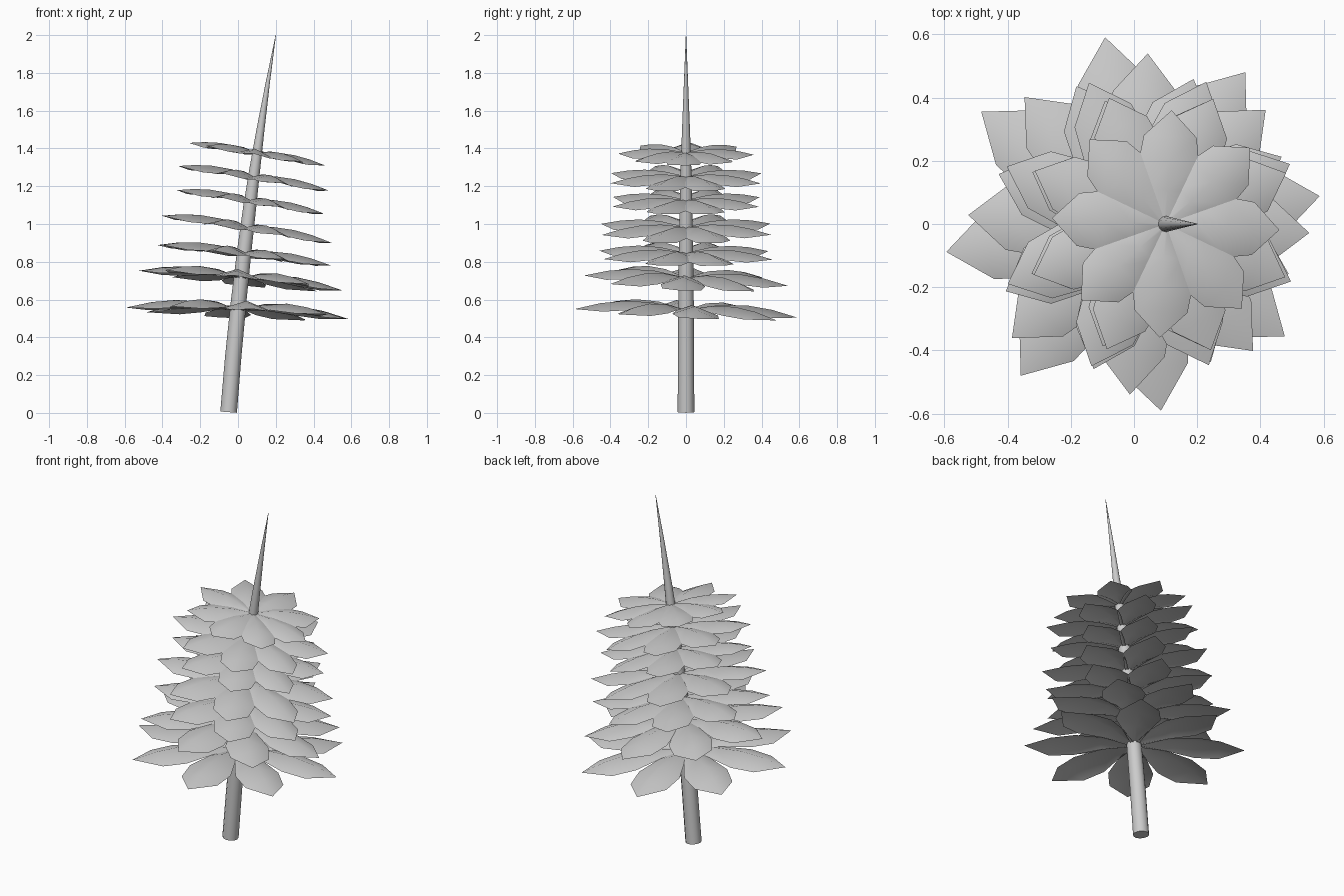
import bpy, bmesh, math
from mathutils import Vector

if "Cube" in bpy.data.objects:
    bpy.data.objects.remove(bpy.data.objects["Cube"])


def make_object(name, bm, angle):
    bmesh.ops.recalc_face_normals(bm, faces=bm.faces)
    mesh = bpy.data.meshes.new(name)
    bm.to_mesh(mesh)
    bm.free()
    obj = bpy.data.objects.new(name, mesh)
    bpy.context.collection.objects.link(obj)
    bpy.context.view_layer.objects.active = obj
    obj.select_set(True)
    bpy.ops.object.shade_smooth_by_angle(angle=math.radians(angle))
    obj.select_set(False)
    return obj


def trunk_x(z):
    # gently bending, leaning axis
    return -0.05 + 0.076 * z + 0.0245 * z * z


# Trunk: bent taper with tilted rings
SIDES = 12
bm = bmesh.new()
rings = []
for z, r in [(0.004, .044), (.3, .043), (.6, .041), (.85, .038), (1.1, .034),
             (1.3, .028), (1.5, .021), (1.75, .011), (2.0, .001)]:
    slope = .076 + .049 * z
    rings.append([bm.verts.new((trunk_x(z) + r * math.cos(a), r * math.sin(a),
                                z - slope * r * math.cos(a)))
                  for a in [2 * math.pi * i / SIDES for i in range(SIDES)]])
for lo, hi in zip(rings, rings[1:]):
    for i in range(SIDES):
        j = (i + 1) % SIDES
        bm.faces.new((lo[i], lo[j], hi[j], hi[i]))
bm.faces.new(rings[0][::-1])
bm.faces.new(rings[-1])
make_object("trunk", bm, 40)

# Branch: (distance along, half width, ridge height) as fractions
LEAF = [(0, .1, .3), (.3, .62, .85), (.55, 1, .9), (.77, .88, .6), (1, 0, 0)]


def add_leaf(bm, centre, angle, length, width, lift, sx, sy):
    out = Vector((math.cos(angle), math.sin(angle), 0))
    side = Vector((-out.y, out.x, 0))

    def place(d, s, h):
        p = centre + out * d + side * s
        p.z += h - sx * (p.x - centre.x) - sy * (p.y - centre.y)
        return bm.verts.new(p)

    prev = None
    for t, w, h in LEAF:
        d = t * length
        if w == 0:
            tip = place(d, 0, 0)
            bm.faces.new((prev[0], prev[1], tip))
            bm.faces.new((prev[1], prev[2], tip))
            break
        row = [place(d, s * w * width, h * lift - abs(s) * w * width * .36)
               for s in (1, 0, -1)]
        if prev:
            bm.faces.new((prev[0], prev[1], row[1], row[0]))
            bm.faces.new((prev[1], prev[2], row[2], row[1]))
        prev = row


# Tiers: tip height, length, half width, ridge lift, start angle, tilt x, tilt y
TIERS = [
    (.527, .597, .122, .060, 8.5, .045, .045),
    (.700, .540, .118, .052, -3, .10, .045),
    (.835, .485, .112, .042, 26, .12, .01),
    (.972, .485, .110, .040, 23, .16, .0),
    (1.117, .420, .102, .034, 22, .16, .0),
    (1.242, .430, .102, .034, 22, .163, .0),
    (1.370, .360, .095, .030, -3, .165, .0),
]
for n, (z, length, width, lift, start, sx, sy) in enumerate(TIERS):
    bm = bmesh.new()
    for k in range(8):
        add_leaf(bm, Vector((trunk_x(z), 0, z)), math.radians(start + 45 * k),
                 length, width, lift, sx, sy)
    make_object(f"branch_tier_{n + 1}", bm, 50)
